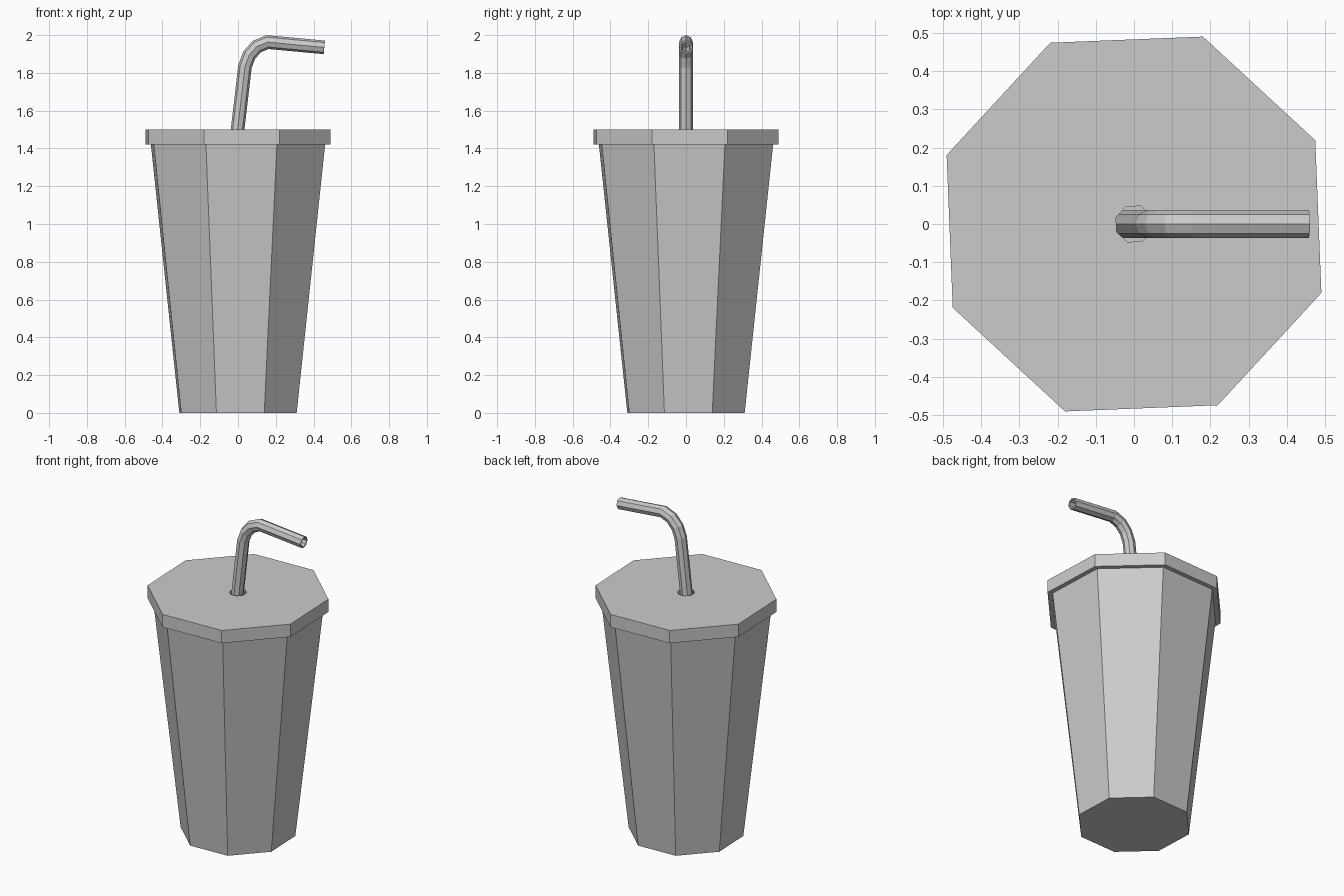
import bpy, bmesh
from math import cos, sin, pi, radians
from mathutils import Vector

if "Cube" in bpy.data.objects:
    bpy.data.objects.remove(bpy.data.objects["Cube"])

SIDES = 8
TURN = radians(24.8)  # octagon rotation shared by cup and lid


def loft(name, rings, close=False, cap=False):
    """Skin a list of rings; close joins last to first, cap fills both ends."""
    bm = bmesh.new()
    loops = [[bm.verts.new(p) for p in ring] for ring in rings]
    pairs = list(zip(loops, loops[1:]))
    if close:
        pairs.append((loops[-1], loops[0]))
    for a, b in pairs:
        for i in range(SIDES):
            j = (i + 1) % SIDES
            bm.faces.new((a[i], a[j], b[j], b[i]))
    if cap:
        bm.faces.new(loops[0])
        bm.faces.new(loops[-1])
    bmesh.ops.recalc_face_normals(bm, faces=bm.faces)
    mesh = bpy.data.meshes.new(name)
    bm.to_mesh(mesh)
    bm.free()
    obj = bpy.data.objects.new(name, mesh)
    bpy.context.collection.objects.link(obj)
    return obj


def octagon(r, z):
    angles = [TURN + 2 * pi * i / SIDES for i in range(SIDES)]
    return [(r * cos(a), r * sin(a), z) for a in angles]


def tube_rings(path, r):
    """Mitred rings along a path lying in the xz plane."""
    pts = [Vector((x, 0, z)) for x, z in path]
    side = Vector((0, 1, 0))
    rings = []
    for i, p in enumerate(pts):
        before = (p - pts[i - 1]).normalized() if i else None
        after = (pts[i + 1] - p).normalized() if i < len(pts) - 1 else None
        d = ((before or after) + (after or before)).normalized()
        up = side.cross(d) / d.dot(before or after)
        rings.append([p + r * (cos(a) * side + sin(a) * up)
                      for a in (2 * pi * k / SIDES for k in range(SIDES))])
    return rings


# Tapered cup with a thin wall and a solid floor
loft("cup", [octagon(r, z) for r, z in
             [(0.331, 0), (0.497, 1.47), (0.482, 1.47), (0.318, 0.02)]], cap=True)

# Lid with overhanging rim and a straw hole
loft("lid", [octagon(r, z) for r, z in
             [(0.05, 1.5), (0.522, 1.5), (0.522, 1.42),
              (0.492, 1.42), (0.498, 1.475), (0.05, 1.475)]], close=True)

# Hollow bent straw, reaching down into the cup
path = [(-0.168, 0.08), (0.037, 1.835), (0.06, 1.895),
        (0.10, 1.94), (0.157, 1.963), (0.457, 1.935)]
loft("straw", tube_rings(path, 0.036) + tube_rings(path, 0.027)[::-1], close=True)
